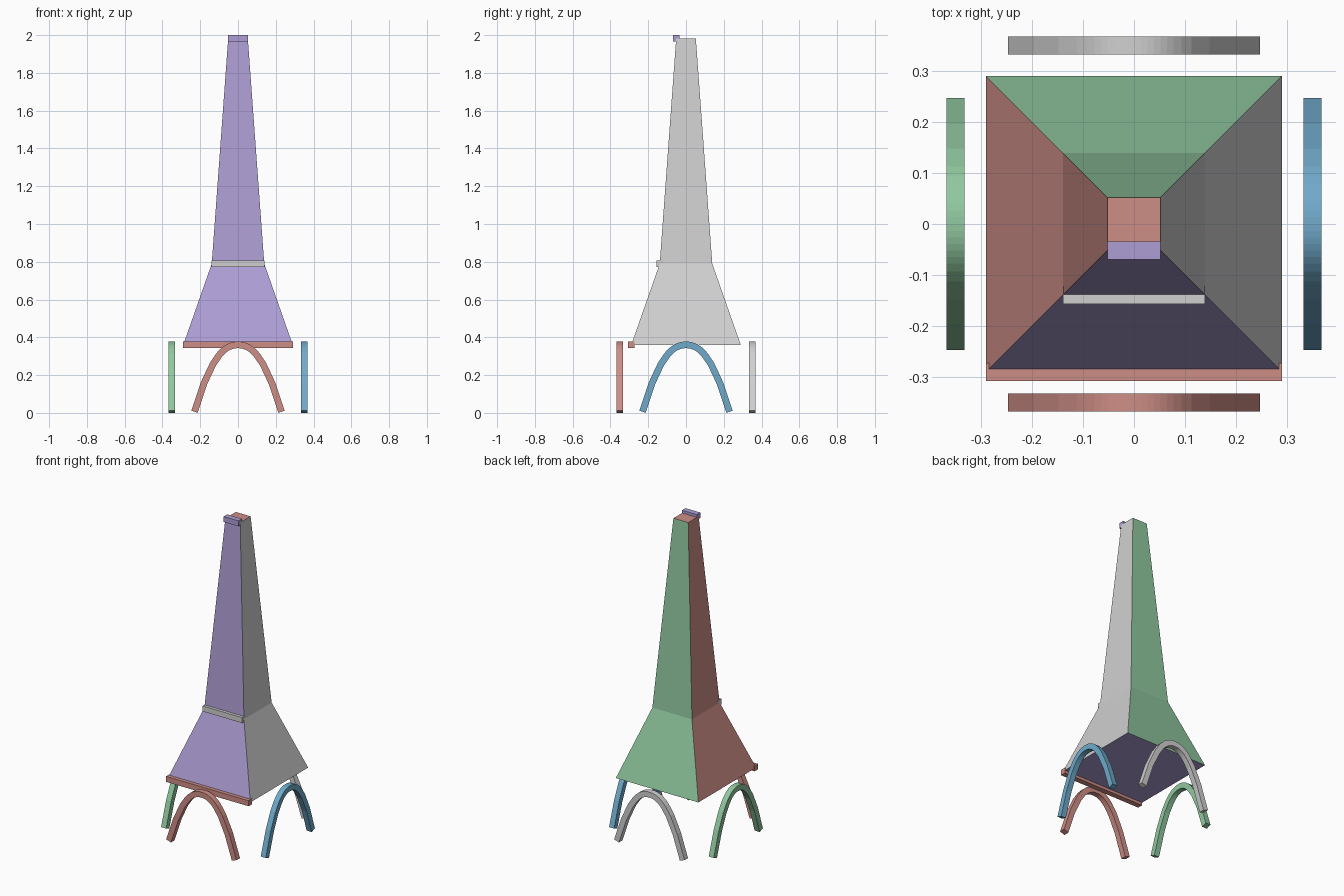
import bpy, bmesh
from mathutils import Vector

cube = bpy.data.objects.get("Cube")
if cube:
    bpy.data.objects.remove(cube, do_unlink=True)


def make_material(name, rgb):
    """Flat material from 0-255 sRGB values, converted to linear."""
    lin = [c / 255 / 12.92 if c < 11 else ((c / 255 + 0.055) / 1.055) ** 2.4 for c in rgb]
    m = bpy.data.materials.new(name)
    m.use_nodes = True
    m.diffuse_color = (*lin, 1)
    m.node_tree.nodes["Principled BSDF"].inputs["Base Color"].default_value = (*lin, 1)
    return m


purple = make_material("lavender", (174, 158, 212))
grey = make_material("light grey", (208, 208, 208))
red = make_material("dusty red", (206, 142, 134))
green = make_material("soft green", (145, 200, 159))
blue = make_material("sky blue", (112, 170, 202))


def finish(name, bm, mats):
    bmesh.ops.recalc_face_normals(bm, faces=bm.faces[:])
    mesh = bpy.data.meshes.new(name)
    bm.to_mesh(mesh)
    bm.free()
    for m in mats:
        mesh.materials.append(m)
    obj = bpy.data.objects.new(name, mesh)
    bpy.context.collection.objects.link(obj)
    return obj


def loft(bm, rings):
    """Skin a list of four-point rings and cap both ends."""
    rows = [[bm.verts.new(p) for p in ring] for ring in rings]
    for a, b in zip(rows, rows[1:]):
        for i in range(4):
            j = (i + 1) % 4
            bm.faces.new((a[i], a[j], b[j], b[i]))
    bm.faces.new(rows[0])
    bm.faces.new(rows[-1])


# Tapered tower: each side gets the colour of the direction it faces
T = 0.0175  # half thickness of bars and arches
LEVELS = [(0.29, 0.36), (0.139, 0.79), (0.052, 1.9825)]  # half width, height
bm = bmesh.new()
loft(bm, [[(-w, -w, z), (w, -w, z), (w, w, z), (-w, w, z)] for w, z in LEVELS])
bmesh.ops.recalc_face_normals(bm, faces=bm.faces[:])
for f in bm.faces:
    n = f.normal
    if abs(n.z) > 0.9:
        f.material_index = 2 if n.z > 0 else 0
    elif abs(n.y) > abs(n.x):
        f.material_index = 0 if n.y < 0 else 3
    else:
        f.material_index = 1 if n.x > 0 else 2
finish("tower_body", bm, [purple, grey, red, green])

# Square trim bars across the front at each level
for (w, z), name, mat in zip(LEVELS, ("base_bar", "middle_bar", "top_bar"), (red, grey, purple)):
    bm = bmesh.new()
    loft(bm, [[(x, -w - T, z - T), (x, -w + T, z - T), (x, -w + T, z + T), (x, -w - T, z + T)]
              for x in (-w, w)])
    finish(name, bm, [mat])

# Arch centre line, mirrored about its crown
SPAN, RISE = 0.2305, 0.354
half = [0.2305, 0.18, 0.133, 0.099, 0.081, 0.067, 0.056, 0.045, 0.034, 0.023, 0.012]
xs = [-x for x in half] + [0] + half[::-1]
path = [Vector((x, 0.36 - RISE * (abs(x) / SPAN) ** 2.25)) for x in xs]


def make_arch(name, mat, place):
    """Sweep a square section along the arch; place maps (along, outward, z) to world."""
    rings = []
    for i, p in enumerate(path):
        t = (path[min(i + 1, len(path) - 1)] - path[max(i - 1, 0)]).normalized()
        n = Vector((-t.y, t.x)) * T
        a, b = p + n, p - n
        rings.append([place(a.x, 0.35 - T, a.y), place(a.x, 0.35 + T, a.y),
                      place(b.x, 0.35 + T, b.y), place(b.x, 0.35 - T, b.y)])
    bm = bmesh.new()
    loft(bm, rings)
    finish(name, bm, [mat])


# One arch beneath each side
make_arch("front_arch", red, lambda s, o, z: (s, -o, z))
make_arch("back_arch", grey, lambda s, o, z: (s, o, z))
make_arch("left_arch", blue, lambda s, o, z: (o, s, z))
make_arch("right_arch", green, lambda s, o, z: (-o, s, z))
